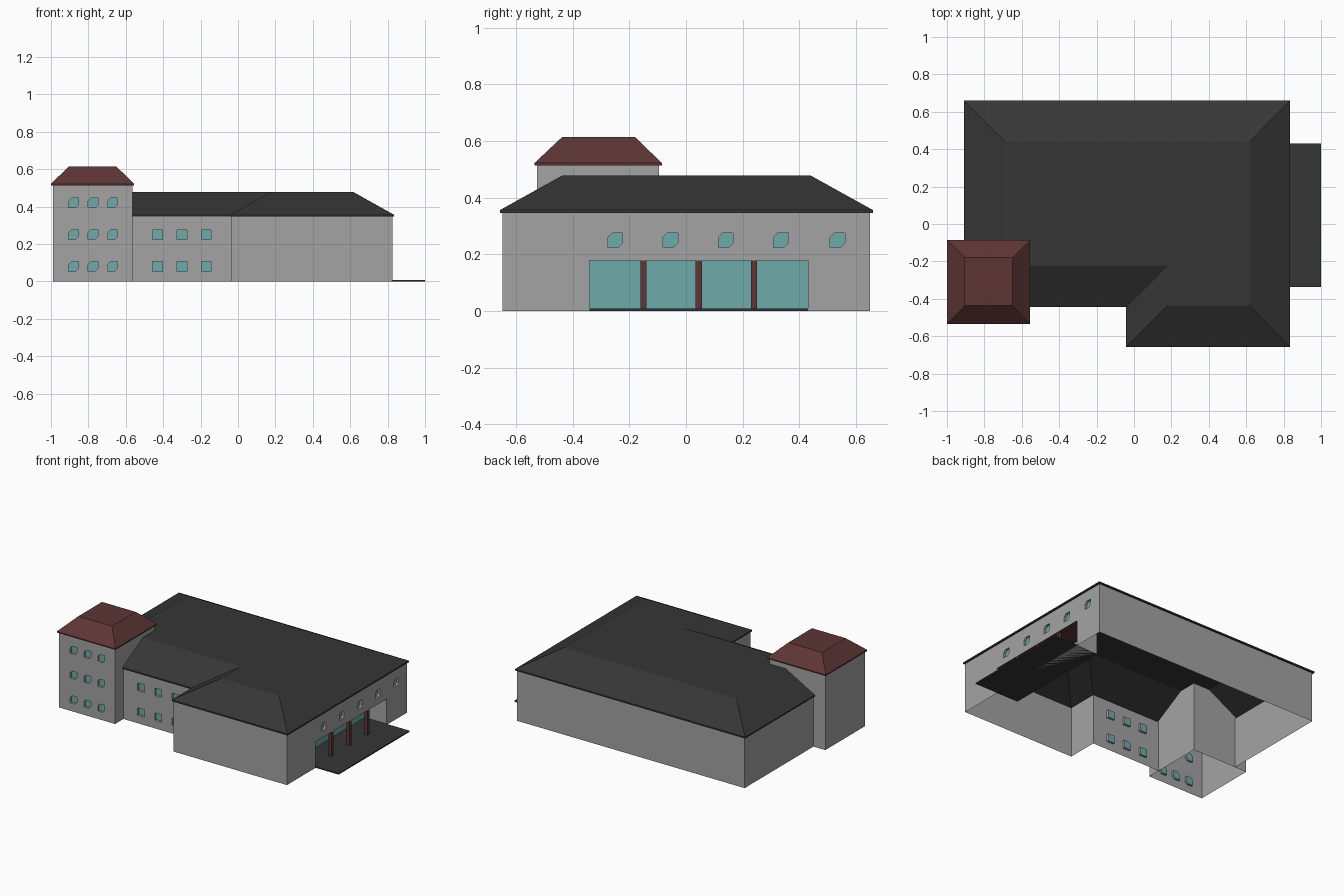
import bpy
import bmesh

if "Cube" in bpy.data.objects:
    bpy.data.objects.remove(bpy.data.objects["Cube"])


def material(name, rgb):
    m = bpy.data.materials.new(name)
    m.diffuse_color = (*rgb, 1)
    m.use_nodes = True
    m.node_tree.nodes["Principled BSDF"].inputs["Base Color"].default_value = m.diffuse_color
    return m


WALL = material("grey render", (0.37, 0.37, 0.37))
GLASS = material("teal glass", (0.16, 0.40, 0.41))
ROOF = material("dark slate", (0.037, 0.037, 0.037))
RED = material("dark red", (0.112, 0.036, 0.036))


class Part:
    """Collects faces with a material index, then becomes an object."""

    def __init__(self, name, *mats):
        self.name, self.mats, self.bm = name, mats, bmesh.new()

    def face(self, pts, mat=0):
        f = self.bm.faces.new([self.bm.verts.new(p) for p in pts])
        f.material_index = mat

    def finish(self):
        bmesh.ops.remove_doubles(self.bm, verts=self.bm.verts, dist=0.0004)
        me = bpy.data.meshes.new(self.name)
        self.bm.to_mesh(me)
        self.bm.free()
        for m in self.mats:
            me.materials.append(m)
        ob = bpy.data.objects.new(self.name, me)
        bpy.context.collection.objects.link(ob)


def box(name, x0, x1, y0, y1, z0, z1, mat):
    bpy.ops.mesh.primitive_cube_add(size=1, location=((x0 + x1) / 2, (y0 + y1) / 2, (z0 + z1) / 2))
    ob = bpy.context.object
    ob.name = name
    ob.scale = (x1 - x0, y1 - y0, z1 - z0)
    ob.data.materials.append(mat)


def wall(part, a, b, height, holes=()):
    """Wall from a to b (outside on the left), with recessed openings.
    Each hole: (u0, u1, z0, z1, depth, corner cut, top material)."""
    length = abs(b[0] - a[0]) + abs(b[1] - a[1])
    d = ((b[0] - a[0]) / length, (b[1] - a[1]) / length)

    def P(u, z, depth=0):
        return (a[0] + d[0] * u + d[1] * depth, a[1] + d[1] * u - d[0] * depth, z)

    us = sorted({0, length, *(u for h in holes for u in h[:2])})
    zs = sorted({0, height, *(z for h in holes for z in h[2:4])})
    for u0, u1 in zip(us, us[1:]):
        for z0, z1 in zip(zs, zs[1:]):
            uc, zc = (u0 + u1) / 2, (z0 + z1) / 2
            if not any(h[0] < uc < h[1] and h[2] < zc < h[3] for h in holes):
                part.face([P(u1, z0), P(u0, z0), P(u0, z1), P(u1, z1)])
    for u0, u1, z0, z1, depth, c, top in holes:
        if c:
            # openings with two opposite corners cut off
            ring = [(u1 - c, z1), (u1, z1 - c), (u1, z0), (u0 + c, z0), (u0, z0 + c), (u0, z1)]
            part.face([P(u1, z1), P(u1, z1 - c), P(u1 - c, z1)])
            part.face([P(u0, z0), P(u0, z0 + c), P(u0 + c, z0)])
            ring = [(u1, z1 - c), (u1, z0), (u0 + c, z0), (u0, z0 + c), (u0, z1), (u1 - c, z1)]
        else:
            ring = [(u1, z1), (u1, z0), (u0, z0), (u0, z1)]
        part.face([P(u, z, depth) for u, z in ring], 1)
        for p, q in zip(ring, ring[1:] + ring[:1]):
            mat = top if p[1] == q[1] == z1 else 0
            part.face([P(*p), P(*p, depth), P(*q, depth), P(*q)], mat)


def windows(start, centres, levels, cut=0.0, half=0.026):
    return [(abs(c - start) - half, abs(c - start) + half, z - half, z + half, 0.015, cut, 0)
            for c in centres for z in levels]


def strip(part, low, high, z0, z1, closed=False):
    """Band of faces between two parallel outlines."""
    n = len(low)
    for i in range(n if closed else n - 1):
        j = (i + 1) % n
        part.face([(*low[j], z0), (*low[i], z0), (*high[i], z1), (*high[j], z1)])


# Main building walls, open where the tower joins
W = [(-.90, -.095), (-.90, .65), (.825, .65), (.825, -.648), (-.035, -.648), (-.035, -.435), (-.565, -.435)]
east = windows(.65, [-.25, -.055, .14, .335, .535], [.25], 0.016)
east.append((.65 - .43, .65 + .34, 0, .178, .165, 0, 2))          # entrance recess
front = windows(-.035, [-.43, -.30, -.17], [.08, .25])
main = Part("main_walls", WALL, GLASS, RED)
for i in range(len(W) - 1):
    wall(main, W[i], W[i + 1], .35, {2: east, 5: front}.get(i, ()))
main.finish()

# Main hip roof with flat top, soffit and fascia
E = [(-.91, -.095), (-.91, .66), (.835, .66), (.835, -.657), (-.042, -.657), (-.042, -.443), (-.565, -.443)]
T = [(-.69, -.095), (-.69, .44), (.617, .44), (.617, -.437), (.178, -.437), (.178, -.222), (-.565, -.222)]
roof = Part("main_roof", ROOF)
strip(roof, W, E, .346, .346)
strip(roof, E, E, .346, .356)
strip(roof, E, T, .356, .478)
roof.face([(x, y, .478) for x, y in reversed(T + [(-.565, -.095)])])
roof.finish()


def ring(x0, x1, y0, y1):
    return [(x0, y0), (x0, y1), (x1, y1), (x1, y0)]


# Corner tower
TW = ring(-.99, -.565, -.525, -.095)
tower = Part("tower_walls", WALL, GLASS)
for i in range(4):
    holes = windows(-.565, [-.88, -.775, -.67], [.08, .25, .42], 0.016) if i == 3 else ()
    wall(tower, TW[i], TW[(i + 1) % 4], .518, holes) if i != 3 else wall(tower, TW[3], TW[0], .518, holes)
tower.finish()

# Tower roof
TE = ring(-1.0, -.555, -.535, -.085)
TT = ring(-.905, -.65, -.437, -.18)
cap = Part("tower_roof", RED)
strip(cap, TW, TE, .514, .514, True)
strip(cap, TE, TE, .514, .522, True)
strip(cap, TE, TT, .522, .614, True)
cap.face([(x, y, .614) for x, y in reversed(TT)])
cap.finish()

# Entrance slab and pillars
box("entrance_slab", .662, 1.0, -.338, .43, 0, .008, ROOF)
for i, y in enumerate((-.15, .045, .24)):
    box(f"entrance_pillar_{i + 1}", .80, .822, y - .011, y + .011, .008, .178, RED)
